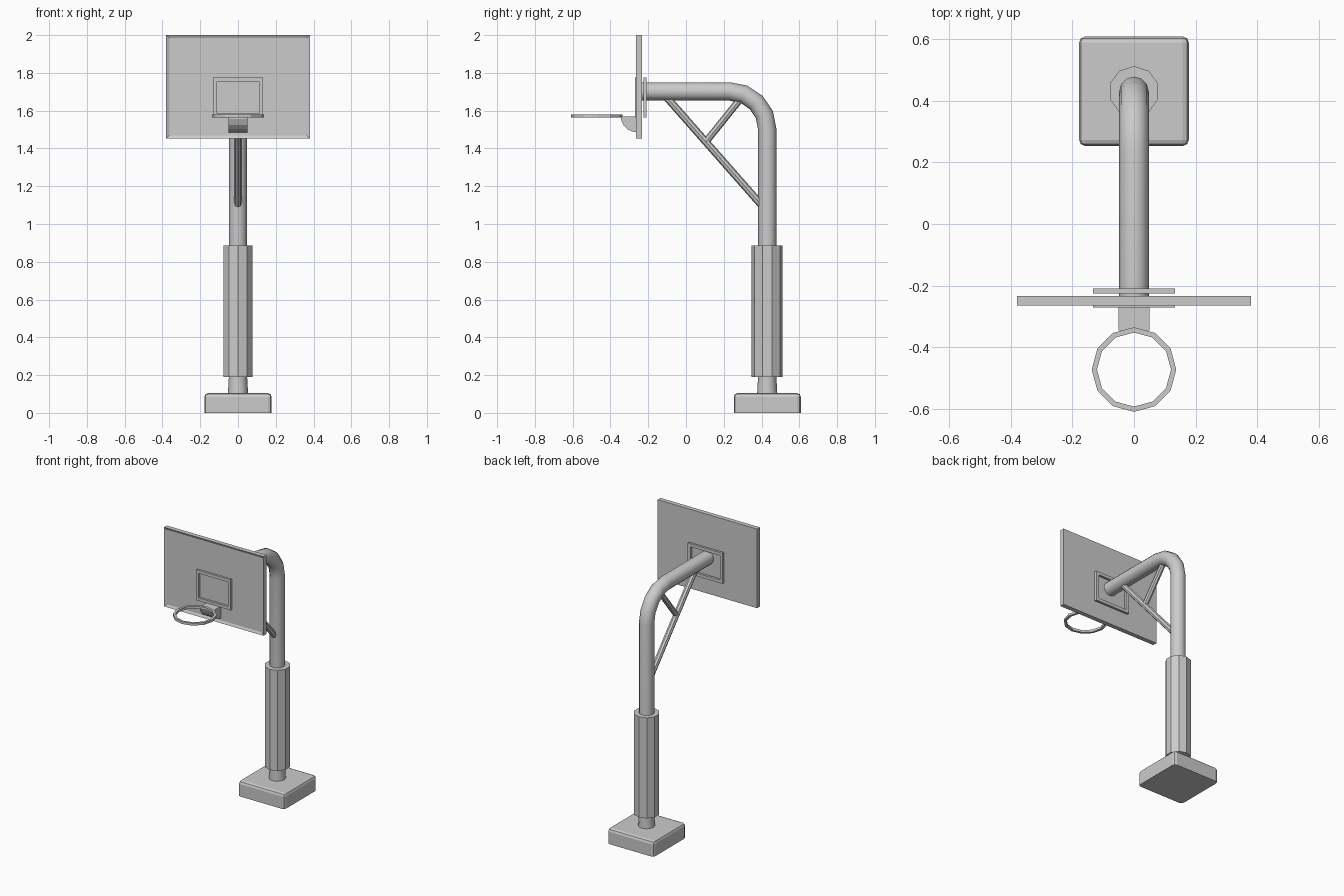
import bpy, bmesh, math
from mathutils import Vector

if "Cube" in bpy.data.objects:
    bpy.data.objects.remove(bpy.data.objects["Cube"])


def finish(bm, name, smooth=None):
    bmesh.ops.recalc_face_normals(bm, faces=bm.faces)
    me = bpy.data.meshes.new(name)
    bm.to_mesh(me)
    bm.free()
    ob = bpy.data.objects.new(name, me)
    bpy.context.collection.objects.link(ob)
    if smooth:
        bpy.ops.object.select_all(action='DESELECT')
        ob.select_set(True)
        bpy.context.view_layer.objects.active = ob
        bpy.ops.object.shade_smooth_by_angle(angle=math.radians(smooth))
    return ob


def box(lo, hi):
    bm = bmesh.new()
    bmesh.ops.create_cube(bm, size=1)
    for v in bm.verts:
        v.co = Vector([(a + b) / 2 + c * (b - a) for a, b, c in zip(lo, hi, v.co)])
    return bm


def tube(name, path, radii, sides, smooth=40):
    """Sweep a polygon along (y, z) points in the plane x = 0, mitred at bends."""
    bm = bmesh.new()
    pts = [Vector((0, y, z)) for y, z in path]
    rings = []
    for i, p in enumerate(pts):
        d0 = (p - pts[i - 1]).normalized() if i else (pts[1] - p).normalized()
        d1 = (pts[i + 1] - p).normalized() if i < len(pts) - 1 else d0
        t = (d0 + d1).normalized()
        n = Vector((1, 0, 0)).cross(t) / max(t.dot(d0), 0.5)
        r = radii[i] if isinstance(radii, list) else radii
        ring = []
        for k in range(sides):
            a = 2 * math.pi * k / sides
            ring.append(bm.verts.new(p + r * (Vector((math.sin(a), 0, 0)) + math.cos(a) * n)))
        rings.append(ring)
    for a, b in zip(rings, rings[1:]):
        for k in range(sides):
            j = (k + 1) % sides
            bm.faces.new((a[k], a[j], b[j], b[k]))
    bm.faces.new(rings[0])
    bm.faces.new(rings[-1])
    return finish(bm, name, smooth)


def band(name, outer, inner, offset):
    """Closed flat ring between two matching loops, extruded by offset."""
    bm = bmesh.new()
    off = Vector(offset)
    loops = [[bm.verts.new(Vector(p) + o) for p in loop]
             for loop, o in ((outer, off * 0), (outer, off), (inner, off), (inner, off * 0))]
    n = len(outer)
    for i in range(4):
        a, b = loops[i], loops[(i + 1) % 4]
        for k in range(n):
            j = (k + 1) % n
            bm.faces.new((a[k], a[j], b[j], b[k]))
    return finish(bm, name)


def rect(hx, z0, z1, y, inset=0):
    x, a, b = hx - inset, z0 + inset, z1 - inset
    return [(-x, y, a), (x, y, a), (x, y, b), (-x, y, b)]


def circle(r, cy, z, n):
    return [(r * math.sin(2 * math.pi * k / n), cy + r * math.cos(2 * math.pi * k / n), z)
            for k in range(n)]


PY = 0.43  # pole centre

# Foot block with chamfered edges
bm = box((-0.178, PY - 0.177, 0), (0.178, PY + 0.178, 0.105))
edges = [e for e in bm.edges if min(v.co.z for v in e.verts) > 0.05
         or abs(e.verts[0].co.z - e.verts[1].co.z) > 0.05]
bmesh.ops.bevel(bm, geom=edges, offset=0.02, segments=2, profile=0.5, affect='EDGES')
finish(bm, "base")

# Pole bending forward into the arm
R = 0.2
bend = [(PY - R + R * math.cos(a), 1.502 + R * math.sin(a))
        for a in [math.pi / 2 * i / 4 for i in range(5)]]
path = [(PY, 0.09), (PY, 0.2)] + bend + [(-0.236, 1.702)]
tube("pole", path, [0.054] + [0.048] * (len(path) - 1), 12)

# Padding sleeve around the pole
tube("pole_padding", [(PY, 0.19), (PY, 0.885)], 0.082, 10, smooth=None)

# Braces under the arm
tube("long_brace", [(-0.115, 1.685), (0.4, 1.1)], 0.02, 8)
tube("short_brace", [(0.105, 1.435), (0.29, 1.665)], 0.019, 8)

# Backboard with a recessed front panel
bm = box((-0.38, -0.265, 1.453), (0.38, -0.234, 2.0))
bm.normal_update()
front = [f for f in bm.faces if f.normal.y < -0.9]
bmesh.ops.inset_region(bm, faces=front, thickness=0.023)
for v in front[0].verts:
    v.co.y = -0.257
finish(bm, "backboard")

# Target frame on the front, matching mounting frame behind
for name, y in (("target_frame", -0.271), ("mounting_frame", -0.225)):
    band(name, rect(0.133, 1.565, 1.776, y), rect(0.133, 1.565, 1.776, y, 0.021), (0, 0.016, 0))

# Hoop
band("hoop", circle(0.137, -0.472, 1.564, 12), circle(0.12, -0.472, 1.564, 12), (0, 0, 0.016))

# Curved hoop bracket
bm = bmesh.new()
profile = [(-0.255, 1.568), (-0.345, 1.568), (-0.345, 1.555), (-0.332, 1.525),
           (-0.31, 1.502), (-0.285, 1.489), (-0.255, 1.485)]
face = bm.faces.new([bm.verts.new((-0.051, y, z)) for y, z in profile])
ext = bmesh.ops.extrude_face_region(bm, geom=[face])["geom"]
bmesh.ops.translate(bm, vec=(0.102, 0, 0), verts=[v for v in ext if isinstance(v, bmesh.types.BMVert)])
finish(bm, "hoop_bracket")
